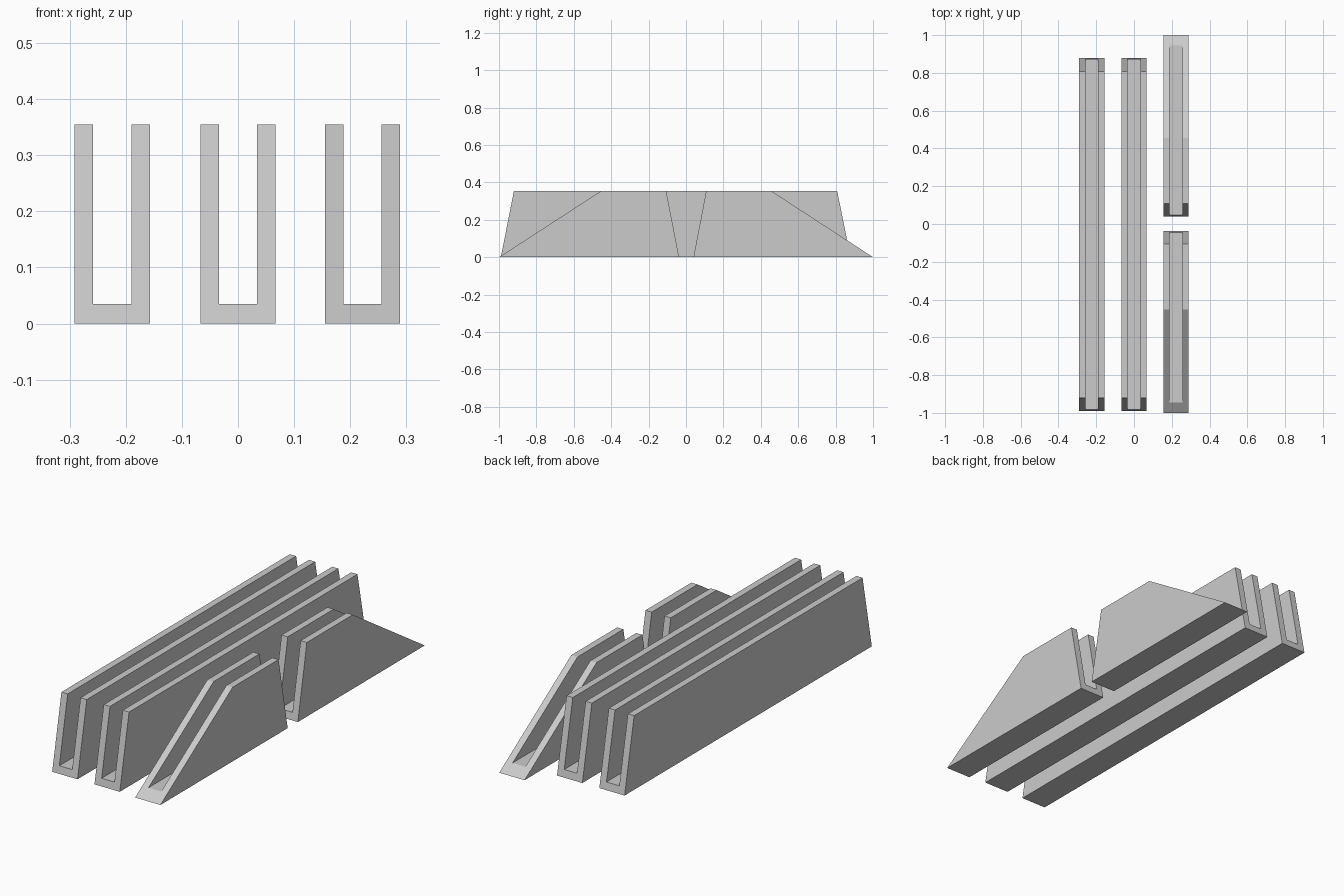
import bpy
import bmesh

cube = bpy.data.objects.get("Cube")
if cube:
    bpy.data.objects.remove(cube, do_unlink=True)

HEIGHT, HALF, INNER, FLOOR = 0.355, 0.067, 0.034, 0.035

grey = bpy.data.materials.new("plain_grey")
grey.use_nodes = True
colour = (0.6, 0.6, 0.6, 1)
grey.diffuse_color = colour
grey.node_tree.nodes["Principled BSDF"].inputs["Base Color"].default_value = colour


def channel(name, x, front, back):
    """U-shaped channel along y; front and back are (y at base, y at top)."""
    right = [(-HALF, 0), (-HALF, HEIGHT), (-INNER, HEIGHT), (-INNER, FLOOR)]
    profile = right + [(-px, pz) for px, pz in reversed(right)]
    bm = bmesh.new()
    ends = []
    for base, top in (front, back):
        ends.append([bm.verts.new((x + px, base + (top - base) * pz / HEIGHT, pz))
                     for px, pz in profile])
    a, b = ends
    for i in range(len(profile)):
        j = (i + 1) % len(profile)
        bm.faces.new((a[i], a[j], b[j], b[i]))
    # End caps: two walls and the floor strip
    for loop in ends:
        for ids in ((0, 1, 2, 3), (4, 5, 6, 7), (0, 3, 4, 7)):
            bm.faces.new([loop[i] for i in ids])
    bmesh.ops.recalc_face_normals(bm, faces=bm.faces)
    mesh = bpy.data.meshes.new(name)
    bm.to_mesh(mesh)
    bm.free()
    mesh.materials.append(grey)
    obj = bpy.data.objects.new(name, mesh)
    bpy.context.collection.objects.link(obj)


# Two long channels with slightly sloped ends
for label, x in (("right", -0.224), ("middle", 0)):
    channel(label + "_long_channel", x, (-0.99, -0.92), (0.88, 0.808))

# Two short channels, mirrored, with ramped outer ends
channel("front_short_channel", 0.222, (-1, -0.453), (-0.037, -0.106))
channel("back_short_channel", 0.222, (0.04, 0.108), (1, 0.455))
